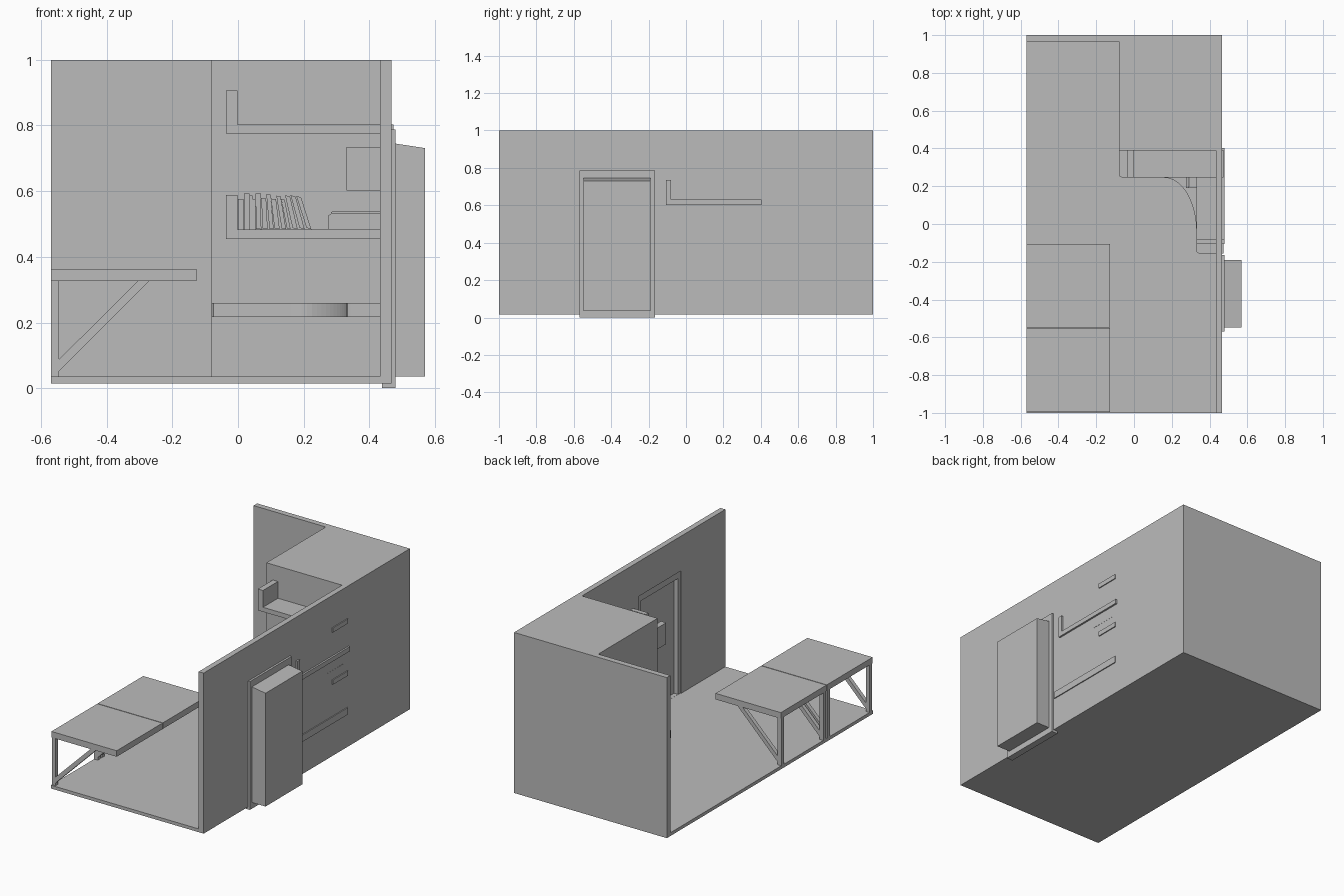
import bpy, bmesh, math, random
from mathutils import Vector

if "Cube" in bpy.data.objects:
    bpy.data.objects.remove(bpy.data.objects["Cube"])

random.seed(4)
grey = bpy.data.materials.new("plain grey")
grey.diffuse_color = (0.5, 0.5, 0.5, 1)
grey.use_nodes = True
grey.node_tree.nodes["Principled BSDF"].inputs["Base Color"].default_value = grey.diffuse_color


def prism(name, pts, a, b, axis):
    """Extrude a 2D profile from a to b along the axis."""
    def place(p, t):
        if axis == 'y':
            return Vector((p[0], t, p[1]))
        if axis == 'z':
            return Vector((p[0], p[1], t))
        return Vector((t, p[0], p[1]))
    bm = bmesh.new()
    lo = [bm.verts.new(place(p, a)) for p in pts]
    hi = [bm.verts.new(place(p, b)) for p in pts]
    n = len(pts)
    bm.faces.new(lo)
    bm.faces.new(hi)
    for i in range(n):
        bm.faces.new((lo[i], lo[(i + 1) % n], hi[(i + 1) % n], hi[i]))
    bmesh.ops.recalc_face_normals(bm, faces=bm.faces)
    me = bpy.data.meshes.new(name)
    bm.to_mesh(me)
    bm.free()
    me.materials.append(grey)
    ob = bpy.data.objects.new(name, me)
    bpy.context.collection.objects.link(ob)
    return ob


def box(name, x0, x1, y0, y1, z0, z1):
    return prism(name, [(x0, y0), (x1, y0), (x1, y1), (x0, y1)], z0, z1, 'z')


# floor, back wall with thick block
box("floor", -0.57, 0.45, -1, 0.98, 0.015, 0.035)
prism("back_wall", [(-0.57, 1), (-0.57, 0.965), (-0.08, 0.965), (-0.08, 0.39),
                    (0.433, 0.39), (0.433, 1)], 0.015, 1, 'z')

# right wall with doorway
prism("right_wall", [(-1, 0.015), (-0.57, 0.015), (-0.57, 0.787), (-0.165, 0.787),
                     (-0.165, 0.015), (1, 0.015), (1, 1), (-1, 1)], 0.433, 0.467, 'x')

# door frame
for name, y0, y1, z0, z1 in (("left_jamb", -0.57, -0.548, 0, 0.787),
                             ("right_jamb", -0.19, -0.165, 0, 0.787),
                             ("lintel", -0.548, -0.19, 0.747, 0.787),
                             ("sill", -0.548, -0.19, 0, 0.036)):
    box("door_" + name, 0.438, 0.48, y0, y1, z0, z1)

# door with thick sloped-top outer body
prism("door_body", [(0.465, 0.036), (0.57, 0.036), (0.57, 0.731), (0.465, 0.747)],
      -0.547, -0.191, 'y')

# two tables with legs and diagonal braces
for i, (y0, y1) in enumerate(((-0.995, -0.551), (-0.547, -0.105))):
    box(f"table_top_{i}", -0.57, -0.127, y0, y1, 0.326, 0.363)
    for j, y in enumerate((y0 + 0.005, y1 - 0.03)):
        box(f"table_leg_{i}_{j}", -0.57, -0.545, y, y + 0.025, 0.035, 0.326)
        prism(f"table_brace_{i}_{j}", [(-0.545, 0.052), (-0.27, 0.326),
                                       (-0.305, 0.326), (-0.545, 0.088)],
              y, y + 0.025, 'y')

# worktop with curved inner corner
pts = [(-0.08, 0.392), (-0.08, 0.262), (-0.075, 0.251), (-0.062, 0.246)]
for k in range(17):
    a = math.pi / 2 * (1 - k / 16)
    pts.append((0.16 + 0.17 * math.cos(a), -0.04 + 0.285 * math.sin(a)))
pts += [(0.33, -0.14), (0.333, -0.15), (0.342, -0.155), (0.473, -0.155), (0.473, 0.392)]
prism("worktop", pts, 0.217, 0.259, 'z')


# shelves with an upright end lip
def shelf_profile(a, lip, b, z, zt, top):
    return [(a, z), (b, z), (b, zt), (lip, zt), (lip, top), (a, top)]


prism("upper_shelf", shelf_profile(-0.037, -0.002, 0.473, 0.775, 0.803, 0.906), 0.245, 0.392, 'y')
prism("lower_shelf", shelf_profile(-0.037, -0.002, 0.473, 0.455, 0.484, 0.589), 0.245, 0.392, 'y')
prism("side_shelf", shelf_profile(-0.107, -0.08, 0.403, 0.602, 0.63, 0.734), 0.33, 0.478, 'x')

# row of books leaning more toward the right
x, i = 0.0, 0
while x < 0.19:
    w = random.uniform(0.006, 0.017)
    h = random.uniform(0.09, 0.113)
    t = max(0, (x - 0.05) / 0.15) * 0.36
    c, s = math.cos(t), math.sin(t)
    p = [(0, w * s), (w * c, 0), (w * c - h * s, h * c), (-h * s, w * s + h * c)]
    ox = x + h * s * 0.95 if t else x
    prism(f"book_{i}", [(ox + q[0], 0.484 + q[1]) for q in p],
          random.uniform(0.265, 0.285), 0.385, 'y')
    x += w / c + 0.001
    i += 1

# case with lid on the lower shelf
prism("case", [(0.275, 0.484), (0.46, 0.484), (0.46, 0.533), (0.287, 0.533), (0.275, 0.526)],
      0.19, 0.36, 'y')
prism("case_lid", [(0.282, 0.533), (0.468, 0.533), (0.468, 0.54), (0.29, 0.54)],
      0.195, 0.36, 'y')
